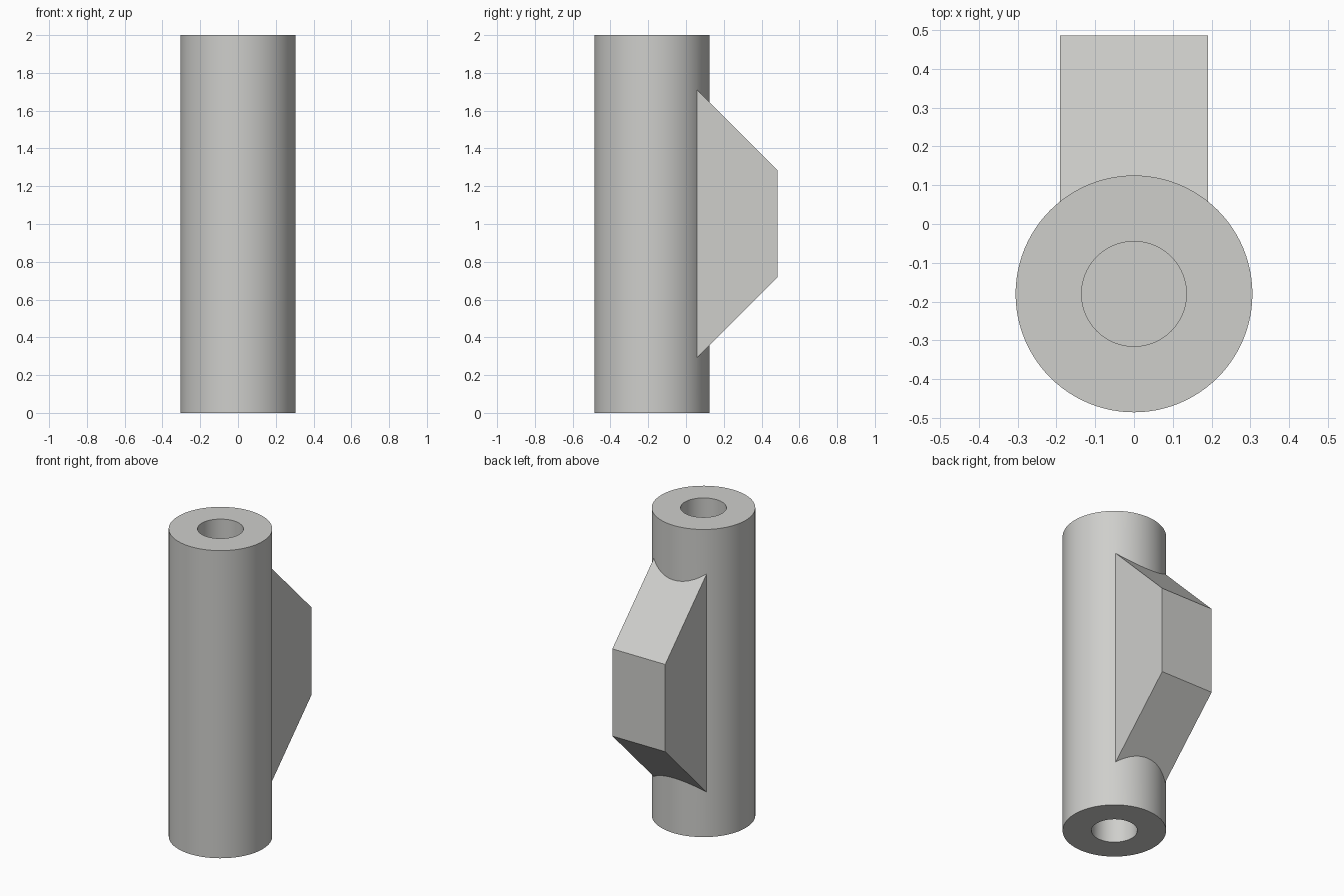
import bpy, bmesh

if "Cube" in bpy.data.objects:
    bpy.data.objects.remove(bpy.data.objects["Cube"])

grey = bpy.data.materials.new("light_grey")
grey.diffuse_color = (0.62, 0.62, 0.60, 1)
grey.use_nodes = True
grey.node_tree.nodes["Principled BSDF"].inputs["Base Color"].default_value = grey.diffuse_color

CY = -0.18            # tube axis position in y
R, BORE = 0.305, 0.135
HEIGHT, DEPTH = 2.0, 0.75


def cylinder(name, radius, z0, z1, sides=96):
    bpy.ops.mesh.primitive_cylinder_add(vertices=sides, radius=radius, depth=z1 - z0,
                                        location=(0, CY, (z0 + z1) / 2))
    ob = bpy.context.object
    ob.name = name
    return ob


def combine(target, tool, operation):
    mod = target.modifiers.new(operation.lower(), 'BOOLEAN')
    mod.object, mod.operation, mod.solver = tool, operation, 'EXACT'
    bpy.context.view_layer.objects.active = target
    bpy.ops.object.modifier_apply(modifier=mod.name)
    bpy.data.objects.remove(tool)


# Round post
post = cylinder("post_with_lug", R, 0, HEIGHT)

# Trapezoid lug at the back, rooted inside the post
profile = [(0.0, 0.233), (0.485, 0.718), (0.485, 1.285), (0.0, 1.77)]
bm = bmesh.new()
face = bm.faces.new([bm.verts.new((-0.19, y, z)) for y, z in profile])
ext = bmesh.ops.extrude_face_region(bm, geom=[face])["geom"]
bmesh.ops.translate(bm, vec=(0.38, 0, 0),
                    verts=[v for v in ext if isinstance(v, bmesh.types.BMVert)])
bmesh.ops.recalc_face_normals(bm, faces=bm.faces)
mesh = bpy.data.meshes.new("lug")
bm.to_mesh(mesh)
bm.free()
lug = bpy.data.objects.new("lug", mesh)
bpy.context.collection.objects.link(lug)
combine(post, lug, 'UNION')

# Blind bores in both ends
for z0, z1 in ((-0.1, DEPTH), (HEIGHT - DEPTH, HEIGHT + 0.1)):
    combine(post, cylinder("bore", BORE, z0, z1), 'DIFFERENCE')

# Colour and shading
post.data.materials.clear()
post.data.materials.append(grey)
for p in post.data.polygons:
    p.material_index = 0
bpy.ops.object.select_all(action='DESELECT')
post.select_set(True)
bpy.context.view_layer.objects.active = post
bpy.ops.object.shade_smooth_by_angle(angle=0.5)
